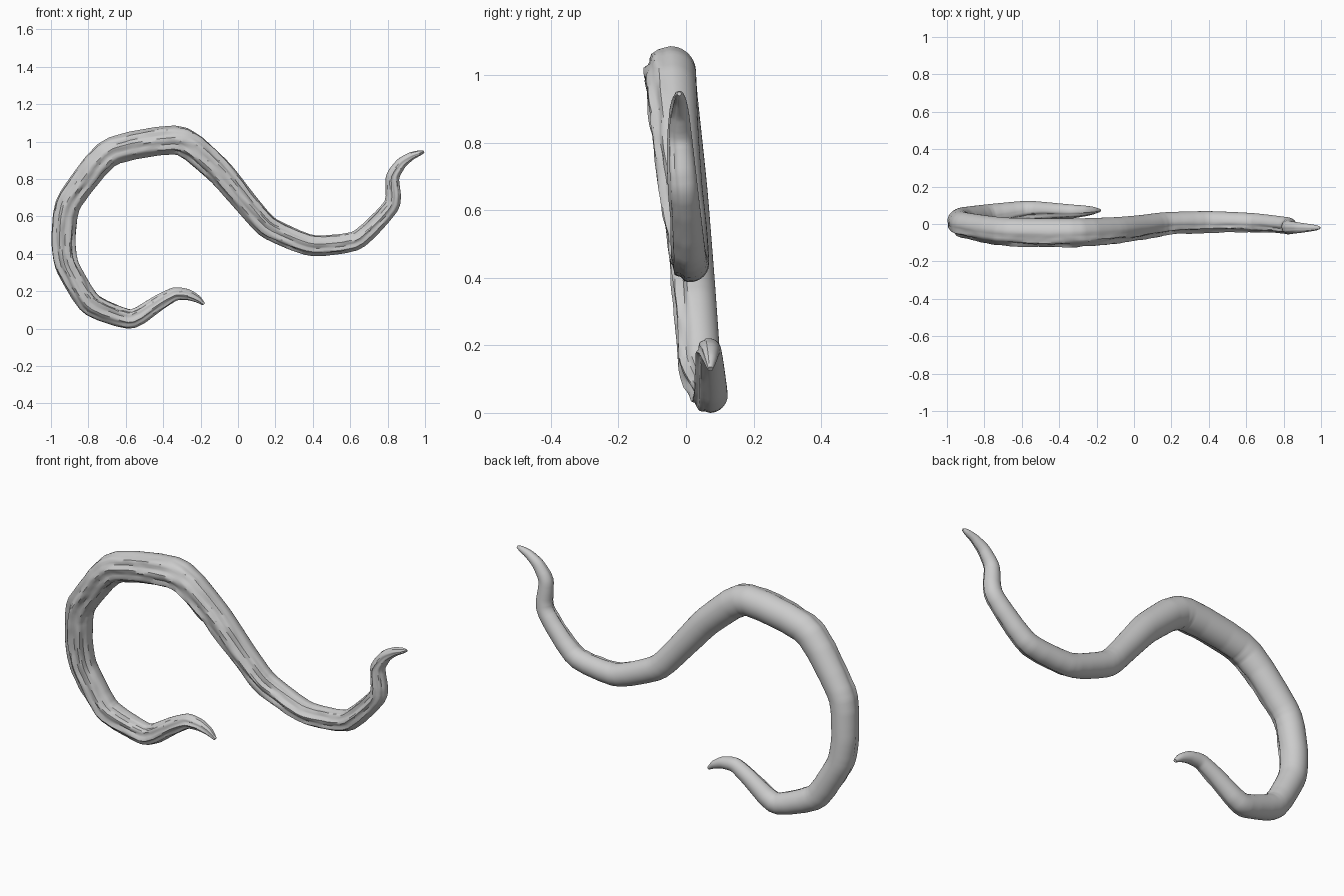
import bpy, bmesh, math
from mathutils import Vector, noise

if "Cube" in bpy.data.objects:
    bpy.data.objects.remove(bpy.data.objects["Cube"])

# Centre line and radius: x, y, z, r
PATH = [
    (-0.182, 0.072, 0.152, 0.008), (-0.215, 0.072, 0.180, 0.020),
    (-0.265, 0.070, 0.203, 0.029), (-0.335, 0.068, 0.210, 0.036),
    (-0.42, 0.070, 0.163, 0.042), (-0.57, 0.075, 0.060, 0.051),
    (-0.795, 0.042, 0.145, 0.062), (-0.92, 0.026, 0.36, 0.063),
    (-0.936, 0.015, 0.49, 0.064), (-0.918, -0.004, 0.69, 0.067),
    (-0.695, -0.043, 0.978, 0.075), (-0.305, -0.048, 1.045, 0.077),
    (-0.095, -0.035, 0.86, 0.071), (0.045, -0.015, 0.69, 0.063),
    (0.155, 0.002, 0.56, 0.061), (0.39, 0.014, 0.458, 0.056),
    (0.64, 0.008, 0.483, 0.051), (0.835, -0.008, 0.685, 0.043),
    (0.822, -0.018, 0.835, 0.036), (0.875, -0.020, 0.910, 0.029),
    (0.93, -0.020, 0.946, 0.021), (0.975, -0.020, 0.962, 0.014),
    (0.995, -0.020, 0.966, 0.006),
]
SIDES = 40
STEP = 0.012


def cut_corners(pts, f):
    out = [pts[0]]
    for a, b in zip(pts, pts[1:]):
        out += [a.lerp(b, f), a.lerp(b, 1 - f)]
    return out + [pts[-1]]


def resample(pts):
    out = []
    for a, b in zip(pts, pts[1:]):
        n = max(1, round((b - a).length / STEP))
        out += [a.lerp(b, i / n) for i in range(n)]
    return out + [pts[-1]]


def bark(s, ang, front):
    """Long wandering grooves on the front face; the back stays smooth."""
    if front <= 0:
        return 0.0
    wander = 1.3 * noise.noise(Vector((s * 2.5, 3.1, 0)))
    ridge = math.sin(ang * 8 + wander * 3)
    rough = noise.noise(Vector((s * 5, ang * 2.5, 7)))
    fine = noise.noise(Vector((s * 14, ang * 6, 2)))
    mask = min(1.0, front * 1.8)
    return mask * (0.07 * ridge + 0.13 * rough + 0.06 * fine - 0.03)


# Tentacle-like root swept along the path
pts = resample(cut_corners(cut_corners([Vector(p) for p in PATH], 0.15), 0.25))
bm = bmesh.new()
rings = []
s = 0.0
for i, p in enumerate(pts):
    a, b = pts[max(i - 2, 0)], pts[min(i + 2, len(pts) - 1)]
    t = (b - a).to_3d().normalized()
    side = t.cross(Vector((0, 1, 0))).normalized()
    depth = side.cross(t).normalized()
    if i:
        s += (p - pts[i - 1]).to_3d().length
    ring = []
    for k in range(SIDES):
        ang = 2 * math.pi * k / SIDES
        d = side * math.cos(ang) + depth * math.sin(ang)
        r = p[3] * (1 + bark(s, ang, -d.y))
        ring.append(bm.verts.new(p.to_3d() + d * r))
    rings.append(ring)
for r0, r1 in zip(rings, rings[1:]):
    for k in range(SIDES):
        j = (k + 1) % SIDES
        bm.faces.new((r0[k], r0[j], r1[j], r1[k]))
bm.faces.new(rings[0])
bm.faces.new(rings[-1])
bmesh.ops.recalc_face_normals(bm, faces=bm.faces)

# Rest on the floor
low = min(v.co.z for v in bm.verts)
bmesh.ops.translate(bm, verts=bm.verts, vec=(0, 0, -low))

mesh = bpy.data.meshes.new("twisted_root")
bm.to_mesh(mesh)
bm.free()
root = bpy.data.objects.new("twisted_root", mesh)
bpy.context.collection.objects.link(root)
bpy.context.view_layer.objects.active = root
root.select_set(True)
bpy.ops.object.shade_smooth_by_angle(angle=math.radians(40))
